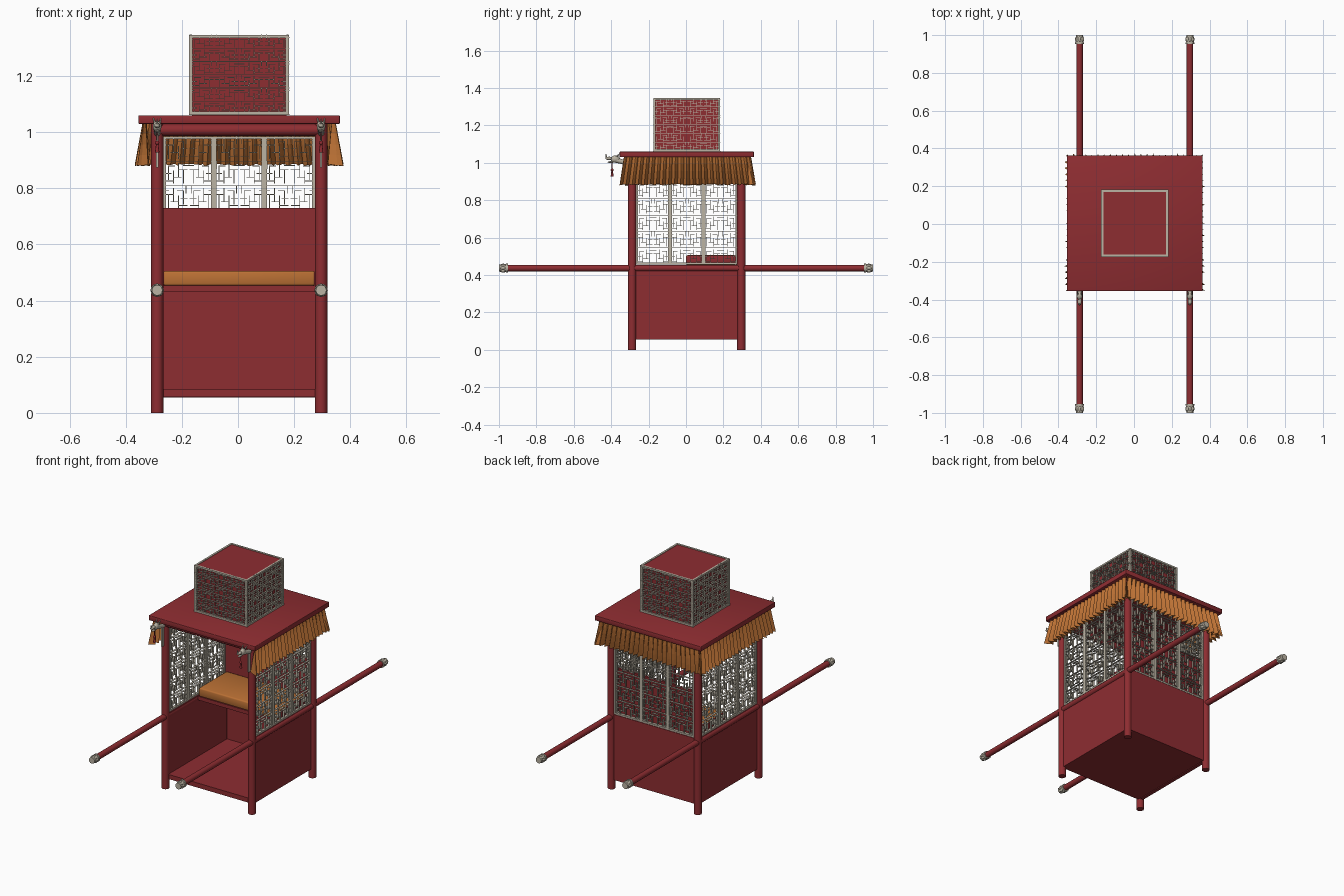
import bpy, bmesh, math, random
from mathutils import Vector, Matrix

if "Cube" in bpy.data.objects:
    bpy.data.objects.remove(bpy.data.objects["Cube"])
random.seed(4)

def mat(name, c):
    m = bpy.data.materials.new(name)
    m.diffuse_color = (*c, 1)
    m.use_nodes = True
    m.node_tree.nodes["Principled BSDF"].inputs["Base Color"].default_value = m.diffuse_color
    return m

RED = mat("lacquer red", (0.27, 0.026, 0.031))
ORANGE = mat("orange cloth", (0.50, 0.165, 0.035))
BONE = mat("pale bone", (0.50, 0.455, 0.37))
C = 0.004  # cabin centre offset in x and y

def finish(name, bm, mats, smooth=False):
    bmesh.ops.recalc_face_normals(bm, faces=bm.faces)
    me = bpy.data.meshes.new(name)
    bm.to_mesh(me)
    bm.free()
    ob = bpy.data.objects.new(name, me)
    bpy.context.collection.objects.link(ob)
    for m in mats:
        me.materials.append(m)
    if smooth:
        bpy.context.view_layer.objects.active = ob
        ob.select_set(True)
        bpy.ops.object.shade_smooth_by_angle(angle=math.radians(50))
        ob.select_set(False)
    return ob

def add_box(bm, lo, hi):
    lo, hi = Vector(lo), Vector(hi)
    s = hi - lo
    bmesh.ops.create_cube(bm, size=1, matrix=Matrix.Translation((lo + hi) / 2)
                          @ Matrix.Diagonal((abs(s.x), abs(s.y), abs(s.z), 1)))

def box(name, lo, hi, m=RED, bevel=0):
    bm = bmesh.new()
    add_box(bm, lo, hi)
    if bevel:
        bmesh.ops.bevel(bm, geom=bm.edges[:], offset=bevel, segments=2, affect='EDGES', profile=0.5)
    return finish(name, bm, [m], bevel > 0)

def add_rod(bm, a, b, r1, r2=None, n=12):
    a, b = Vector(a), Vector(b)
    d = b - a
    bmesh.ops.create_cone(bm, cap_ends=True, segments=n, radius1=r1, radius2=r1 if r2 is None else r2,
                          depth=d.length, matrix=Matrix.Translation((a + b) / 2)
                          @ d.to_track_quat('Z', 'Y').to_matrix().to_4x4())

def rod(name, a, b, r, m=RED, n=12):
    bm = bmesh.new()
    add_rod(bm, a, b, r, n=n)
    return finish(name, bm, [m], True)

def add_ball(bm, c, s):
    bmesh.ops.create_icosphere(bm, subdivisions=2, radius=1,
                               matrix=Matrix.Translation(c) @ Matrix.Diagonal((*s, 1)))

# One lattice tile: strokes as u0, v0, u1, v1 in a unit square
TILE = [(0, 0, 1, 0), (.05, .5, .3, .5), (.2, .25, .2, .8), (.2, .8, .45, .8), (.4, .1, .4, .6),
        (.4, .35, .7, .35), (.6, .35, .6, .9), (.6, .65, .95, .65), (.8, .1, .8, .65),
        (.06, .2, .4, .2), (.1, .7, .1, 1), (.8, .82, 1, .82)]

def lattice(name, axis, at, u0, u1, z0, z1, cols, rows, frame=0.005, depth=0.006):
    """Framed fretwork; axis is the horizontal direction, at the fixed coordinate."""
    bm = bmesh.new()
    def bar(a, za, b, zb, t, d):
        lo, hi = (min(a, b) - t, min(za, zb) - t), (max(a, b) + t, max(za, zb) + t)
        if axis == 'x':
            add_box(bm, (lo[0], at - d, lo[1]), (hi[0], at + d, hi[1]))
        else:
            add_box(bm, (at - d, lo[0], lo[1]), (at + d, hi[0], hi[1]))
    f = frame
    for z in (z0 + f, z1 - f):
        bar(u0 + f, z, u1 - f, z, f, depth + 0.002)
    for u in (u0 + f, u1 - f):
        bar(u, z0 + f, u, z1 - f, f, depth + 0.002)
    w, h = (u1 - u0) / cols, (z1 - z0) / rows
    for i in range(cols):
        for j in range(rows):
            flip = (i + j) % 2
            for a, va, b, vb in TILE:
                if flip:
                    a, b = 1 - a, 1 - b
                bar(u0 + (i + a) * w, z0 + (j + va) * h, u0 + (i + b) * w, z0 + (j + vb) * h, 0.0013, depth)
    return finish(name, bm, [BONE])

# Corner posts and top beams
P = 0.292
for sx, nx in ((-1, "left"), (1, "right")):
    for sy, ny in ((-1, "front"), (1, "back")):
        rod(f"{ny}_{nx}_post", (C + sx * P, C + sy * P, 0), (C + sx * P, C + sy * P, 1.035), 0.022)
    rod(f"{nx}_top_beam", (C + sx * P, C - P, 1.008), (C + sx * P, C + P, 1.008), 0.021)
for s, n in ((-1, "front"), (1, "back")):
    rod(f"{n}_top_beam", (C - P, C + s * P, 1.008), (C + P, C + s * P, 1.008), 0.021)

# Lower cabin: floor, walls and backrest; front left open
I = 0.275
box("floor", (C - I, C - 0.29, 0.057), (C + I, C + 0.29, 0.085))
for s, n in ((-1, "left"), (1, "right")):
    x = C + s * 0.287
    box(f"{n}_wall", (x - 0.010, C - I, 0.055), (x + 0.010, C + I, 0.455))
box("back_wall", (C - I, C + 0.277, 0.055), (C + I, C + 0.297, 0.455))
box("backrest", (C - I, 0.266, 0.44), (C + I, 0.278, 0.73))

# Seat shelf and cushion (cloth with red ends)
box("seat_shelf", (C - I, 0.0, 0.43), (C + I, 0.27, 0.453))
cushion = box("seat_cushion", (C - 0.27, 0.0, 0.453), (C + 0.27, 0.268, 0.506), ORANGE, 0.008)
cushion.data.materials.append(RED)
for p in cushion.data.polygons:
    if abs(p.normal.x) > 0.9:
        p.material_index = 1

# Fretwork windows, three to a side
W = 0.54 / 3
for i in range(3):
    a = C - 0.27 + i * W
    for s, n in ((-1, "left"), (1, "right")):
        lattice(f"{n}_window_{i}", 'y', C + s * 0.288, a, a + W, 0.457, 0.985, 2, 6)
    lattice(f"back_window_{i}", 'x', C + 0.289, a, a + W, 0.457, 0.985, 2, 6)

# Roof slab and lantern box
box("roof_slab", (C - 0.359, C - 0.359, 1.03), (C + 0.359, C + 0.359, 1.06), RED, 0.003)
H = 0.172
box("roof_box", (C - H + 0.004, C - H + 0.004, 1.06), (C + H - 0.004, C + H - 0.004, 1.343))
for s, n, ny in ((-1, "left", "front"), (1, "right", "back")):
    lattice(f"roof_box_{n}_fret", 'y', C + s * H, C - H - 0.006, C + H + 0.006, 1.063, 1.346, 4, 6, 0.005, 0.004)
    lattice(f"roof_box_{ny}_fret", 'x', C + s * H, C - H - 0.006, C + H + 0.006, 1.063, 1.346, 4, 6, 0.005, 0.004)

# Pleated valance on the left, right and back
def valance(name, place):
    bm = bmesh.new()
    n, rows = 88, 4
    grid = []
    for i in range(n + 1):
        t = i / n
        k = (1, 0.25, -1, -0.1)[i % 4] * random.uniform(0.6, 1)
        drop = random.uniform(0, 0.008)
        col = []
        for j in range(rows + 1):
            v = j / rows
            off = 0.338 + 0.006 * v + k * (0.007 + 0.021 * v)
            along = -0.335 + 0.67 * t + (t - 0.5) * 0.045 * v
            z = 1.03 - v * (0.15 - drop)
            col.append(bm.verts.new(place(off, along, z)))
        grid.append(col)
    for i in range(n):
        for j in range(rows):
            bm.faces.new((grid[i][j], grid[i + 1][j], grid[i + 1][j + 1], grid[i][j + 1]))
    ob = finish(name, bm, [ORANGE])
    mod = ob.modifiers.new("thickness", 'SOLIDIFY')
    mod.thickness = 0.002

valance("left_valance", lambda o, a, z: (C - o, C + a, z))
valance("right_valance", lambda o, a, z: (C + o, C + a, z))
valance("back_valance", lambda o, a, z: (C + a, C + o, z))

for s, n in ((-1, "left"), (1, "right")):
    x = C + s * 0.292
    # Carrying poles with carved end caps
    rod(f"{n}_carrying_pole", (x, -0.97, 0.437), (x, 0.97, 0.437), 0.0175)
    for e, ne in ((-1, "front"), (1, "back")):
        bm = bmesh.new()
        add_rod(bm, (x, e * 0.952, 0.437), (x, e * 0.962, 0.437), 0.024)
        add_rod(bm, (x, e * 0.962, 0.437), (x, e * 1.0, 0.437), 0.021, 0.019)
        for k in range(8):
            a = k * math.pi / 4
            add_ball(bm, (x + 0.017 * math.cos(a), e * 0.978, 0.437 + 0.017 * math.sin(a)), (.007, .015, .007))
        finish(f"{ne}_{n}_pole_cap", bm, [BONE], True)
    # Carved animal heads on the front eaves
    bm = bmesh.new()
    add_rod(bm, (x, -0.30, 0.995), (x, -0.375, 1.015), 0.011, 0.014)
    add_ball(bm, (x, -0.378, 1.02), (.016, .026, .02))
    add_ball(bm, (x, -0.41, 1.024), (.011, .022, .009))
    add_ball(bm, (x, -0.402, 1.004), (.009, .018, .005))
    for t in (-1, 1):
        add_rod(bm, (x + t * 0.008, -0.375, 1.03), (x + t * 0.014, -0.35, 1.053), 0.005, 0.001, 6)
    add_rod(bm, (x, -0.425, 1.028), (x, -0.428, 1.048), 0.005, 0.001, 6)
    finish(f"{n}_carved_head", bm, [BONE], True)
    box(f"{n}_head_bracket", (x - 0.004, -0.325, 0.875), (x + 0.004, -0.305, 1.0), BONE)
    # Tassel hanging from each head
    bm = bmesh.new()
    add_rod(bm, (x, -0.395, 0.97), (x, -0.395, 1.0), 0.002, n=6)
    add_ball(bm, (x, -0.395, 0.962), (.008, .008, .008))
    add_rod(bm, (x, -0.395, 0.928), (x, -0.395, 0.958), 0.008, 0.004, 8)
    finish(f"{n}_tassel", bm, [RED], True)
